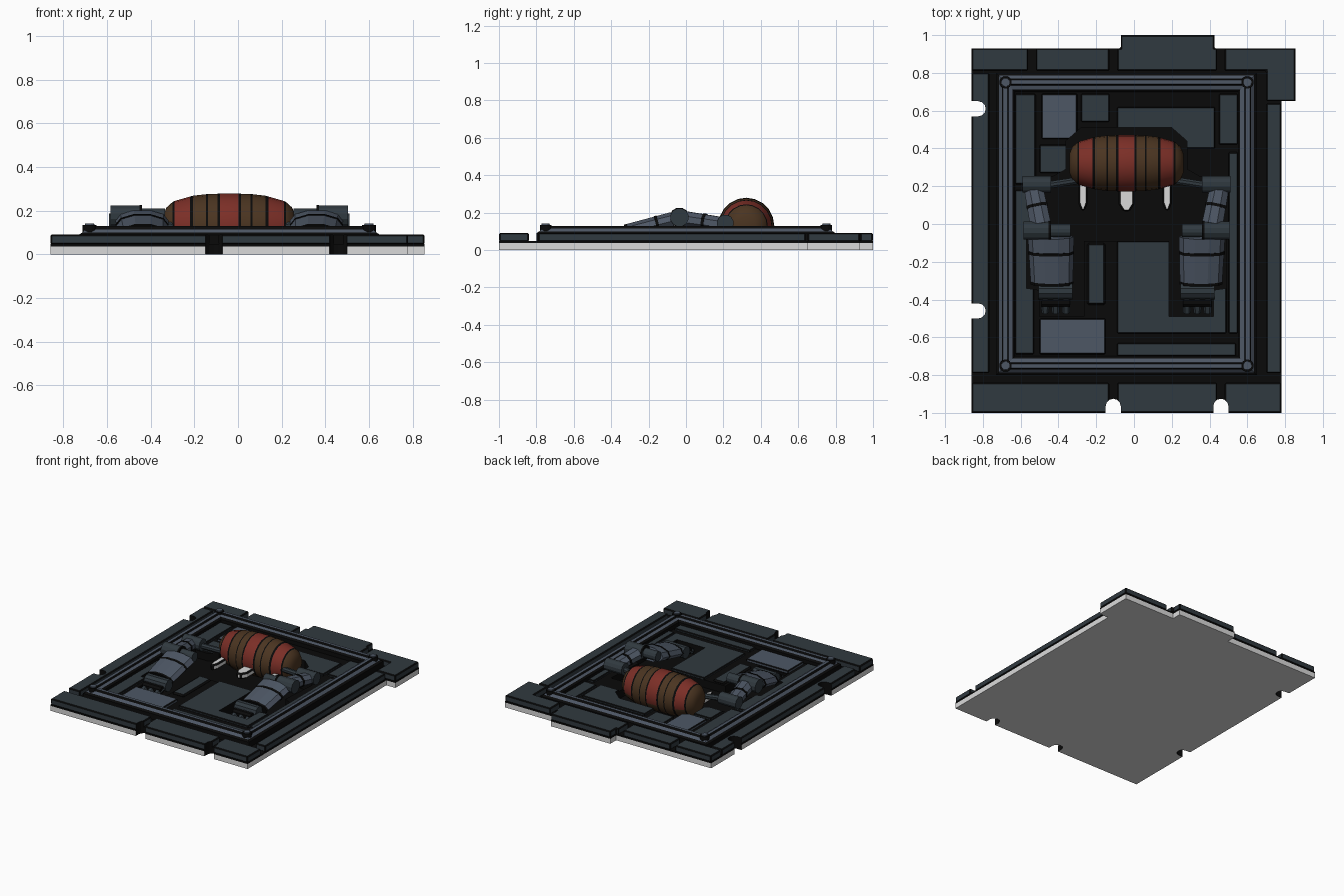
import bpy, bmesh
from math import sin, cos, pi, radians
from mathutils import Vector, Matrix

if "Cube" in bpy.data.objects:
    bpy.data.objects.remove(bpy.data.objects["Cube"])

CX = -0.04  # symmetry line of the frame, barrel and arms


def material(name, rgb):
    m = bpy.data.materials.new(name)
    m.use_nodes = True
    m.diffuse_color = (*rgb, 1)
    node = next(n for n in m.node_tree.nodes if n.type == 'BSDF_PRINCIPLED')
    node.inputs["Base Color"].default_value = (*rgb, 1)
    node.inputs["Roughness"].default_value = 0.8
    return m


white = material("pale grey", (0.7, 0.7, 0.7))
dark = material("dark slate", (0.03, 0.041, 0.05))
slate = material("blue slate", (0.075, 0.095, 0.13))
black = material("ink black", (0.003, 0.003, 0.003))
brown = material("wood brown", (0.07, 0.035, 0.015))
red = material("rust red", (0.2, 0.028, 0.02))


def finish(name, bm, mats, loc=(0, 0, 0)):
    bmesh.ops.recalc_face_normals(bm, faces=bm.faces)
    me = bpy.data.meshes.new(name)
    bm.to_mesh(me)
    bm.free()
    for m in mats:
        me.materials.append(m)
    ob = bpy.data.objects.new(name, me)
    ob.location = loc
    bpy.context.collection.objects.link(ob)
    return ob


def rect(x0, y0, x1, y1):
    return [(x0, y0), (x1, y0), (x1, y1), (x0, y1)]


def prism(name, polys, z0, z1, mat, edge=0.0, cutters=()):
    """Upright prisms, with optional inked edges and cut-outs."""
    bm = bmesh.new()
    for poly in polys:
        low = bm.faces.new([bm.verts.new((x, y, z0)) for x, y in poly])
        top = bmesh.ops.extrude_face_region(bm, geom=[low], use_keep_orig=True)
        new = [v for v in top["geom"] if isinstance(v, bmesh.types.BMVert)]
        bmesh.ops.translate(bm, verts=new, vec=(0, 0, z1 - z0))
    ob = finish(name, bm, [mat, black])
    if edge:
        b = ob.modifiers.new("ink_edge", 'BEVEL')
        b.width, b.segments, b.material = edge, 1, 1
        b.limit_method, b.angle_limit = 'ANGLE', radians(40)
    for c in cutters:
        m = ob.modifiers.new(c.name, 'BOOLEAN')
        m.object, m.operation, m.solver = c, 'DIFFERENCE', 'EXACT'
    return ob


def cutter(name, polys, z0):
    """Walls cut by it turn black, the floor keeps its colour."""
    ob = prism(name, polys, z0, 0.3, black)
    for f in ob.data.polygons:
        f.material_index = 1 if abs(f.normal.z) < 0.5 else 0
    ob.hide_render = True
    ob.display_type = 'WIRE'
    return ob


def notch(x, y, turn):
    """Round-ended slot that opens along the turned -y direction."""
    pts = [(0.04 * cos(a * pi / 6), 0.04 * sin(a * pi / 6)) for a in range(7)]
    pts += [(-0.04, -0.2), (0.04, -0.2)]
    c, s = cos(turn), sin(turn)
    return [(x + c * u - s * v, y + s * u + c * v) for u, v in pts]


notches = cutter("notch_cutter", [notch(-0.11, -0.965, 0), notch(0.46, -0.965, 0),
                                  notch(-0.825, 0.61, -pi / 2), notch(-0.825, -0.46, -pi / 2)], -0.1)
half = [(0.24, 0.51), (0.32, 0.44), (0.32, 0.29), (0.39, 0.25), (0.49, 0.25), (0.47, -0.05),
        (0.53, -0.08), (0.53, -0.34), (0.46, -0.35), (0.46, -0.49), (0.225, -0.49), (0.225, -0.09)]
cavity = cutter("cavity_cutter", [[(CX + u, v) for u, v in half] +
                                  [(CX - u, v) for u, v in reversed(half)]], 0.012)

# Base slab and dark seam layer
outline = [(-0.86, -1), (0.78, -1), (0.78, 0.65), (0.855, 0.65), (0.855, 0.93),
           (0.425, 0.93), (0.425, 1), (-0.07, 1), (-0.07, 0.93), (-0.86, 0.93)]
prism("base_slab", [outline], 0, 0.037, white, cutters=(notches, cavity))
prism("seam_layer", [outline], 0.037, 0.048, black, cutters=(notches, cavity))

# Border tiles, the gaps between them form grooves
prism("front_border", [rect(-0.86, -1, -0.13, -0.84), rect(-0.09, -1, 0.44, -0.84),
                       rect(0.48, -1, 0.78, -0.84)], 0.045, 0.092, dark, 0.007, [notches])
tab = [(-0.09, 0.81), (0.44, 0.81), (0.44, 0.93), (0.425, 0.93), (0.425, 1), (-0.07, 1),
       (-0.07, 0.93), (-0.09, 0.93)]
corner = [(0.48, 0.81), (0.70, 0.81), (0.70, 0.65), (0.855, 0.65), (0.855, 0.93), (0.48, 0.93)]
prism("back_border", [rect(-0.86, 0.81, -0.56, 0.93), rect(-0.52, 0.81, -0.13, 0.93), tab, corner],
      0.045, 0.092, dark, 0.007)
prism("side_border", [rect(-0.86, -0.79, -0.765, 0.80), rect(0.70, -0.79, 0.78, 0.64)],
      0.045, 0.092, dark, 0.007, [notches])

# Inner deck and its panels
prism("deck", [rect(-0.66, -0.73, 0.58, 0.73)], 0.045, 0.07, black, cutters=[cavity])
prism("dark_panels", [rect(-0.09, -0.58, 0.49, -0.09), rect(-0.09, -0.70, 0.54, -0.63),
                      rect(-0.63, -0.69, -0.53, 0.18), rect(-0.63, 0.21, -0.52, 0.69),
                      rect(-0.28, 0.54, -0.13, 0.69), rect(-0.09, 0.40, 0.43, 0.62),
                      rect(0.45, 0.42, 0.55, 0.69), rect(0.50, -0.58, 0.55, 0.38),
                      rect(-0.50, 0.27, -0.31, 0.42)], 0.065, 0.085, dark, 0.006, [cavity])
prism("small_panel", [rect(-0.25, -0.43, -0.15, -0.10)], 0.065, 0.087, dark, 0.012)
prism("light_panels", [rect(-0.50, -0.69, -0.15, -0.50), rect(-0.49, 0.45, -0.30, 0.69)],
      0.065, 0.09, slate, 0.006, [cavity])

# Raised frame: stepped profile of (inset, height, colour slot of the next step)
steps = [(0, 0.045, 1), (0, 0.09, 1), (0.015, 0.1, 0), (0.03, 0.115, 1), (0.037, 0.13, 0),
         (0.06, 0.13, 1), (0.066, 0.118, 0), (0.088, 0.112, 1), (0.1, 0.1, 1), (0.1, 0.045, 1)]
bm = bmesh.new()
rings = []
for d, z, slot in steps:
    rings.append([bm.verts.new((x, y, z)) for x, y in rect(d - 0.69, d - 0.8, 0.69 - d, 0.8 - d)])
for (d, z, slot), a, b in zip(steps, rings, rings[1:] + rings[:1]):
    for i in range(4):
        j = (i + 1) % 4
        bm.faces.new((a[i], a[j], b[j], b[i])).material_index = slot
finish("raised_frame", bm, [slate, black], (CX, 0, 0))


def rod(name, p0, p1, r0, r1, mat, sides=12, flat=1.0):
    """Tapered rod between two points, squashed in height by flat."""
    p0, p1 = Vector(p0), Vector(p1)
    axis = p1 - p0
    turn = axis.to_track_quat('Z', 'Y').to_matrix().to_4x4()
    bm = bmesh.new()
    bmesh.ops.create_cone(bm, cap_ends=True, segments=sides, radius1=r0, radius2=r1, depth=axis.length)
    bmesh.ops.rotate(bm, verts=bm.verts, matrix=Matrix.Rotation(pi / sides, 3, 'Z'))
    bmesh.ops.scale(bm, verts=bm.verts, vec=(1, flat, 1))
    bmesh.ops.transform(bm, verts=bm.verts, matrix=turn)
    return finish(name, bm, [mat], (p0 + p1) / 2)


# Corner bolts
for sx in (-1, 1):
    for sy in (-1, 1):
        x, y = CX + sx * 0.64, sy * 0.75
        rod("bolt_rim", (x, y, 0.1), (x, y, 0.134), 0.033, 0.033, black)
        rod("bolt_head", (x, y, 0.1), (x, y, 0.141), 0.026, 0.022, slate)

# Barrel: half profile of (distance from middle, radius, colour slot of the next band)
band = [(0.042, 0.15, 2), (0.054, 0.148, 0), (0.098, 0.147, 2), (0.106, 0.146, 0), (0.166, 0.139, 2),
        (0.18, 0.135, 1), (0.25, 0.115, 2), (0.26, 0.11, 0), (0.288, 0.085, 0), (0.302, 0.05, 0)]
profile = [(-u, r, band[max(i - 1, 0)][2]) for i, (u, r, s) in reversed(list(enumerate(band)))]
profile[-1] = (*profile[-1][:2], 1)
profile += band
SIDES = 20
bm = bmesh.new()
rings = [[bm.verts.new((u, r * cos(2 * pi * k / SIDES), r * sin(2 * pi * k / SIDES)))
          for k in range(SIDES)] for u, r, s in profile]
for (u, r, s), a, b in zip(profile, rings, rings[1:]):
    for k in range(SIDES):
        n = (k + 1) % SIDES
        f = bm.faces.new((a[k], a[n], b[n], b[k]))
        low = f.calc_center_median().z < -0.04
        f.material_index = 0 if low and s == 1 else s
for ring in (rings[0], rings[-1]):
    bm.faces.new(ring)
for v in bm.verts:
    v.co.z = max(v.co.z, -0.115)
barrel = finish("barrel", bm, [brown, red, black], (CX, 0.322, 0.13))
bpy.ops.object.select_all(action='DESELECT')
barrel.select_set(True)
bpy.context.view_layer.objects.active = barrel
bpy.ops.object.shade_smooth_by_angle(angle=radians(30))

# Pale prongs in front of the barrel
for u, w, y in ((-0.23, 0.025, 0.07), (0, 0.042, 0.065), (0.215, 0.025, 0.07)):
    x = CX + u
    prism("prong", [[(x - w, 0.22), (x - w, y + 0.04), (x - w * 0.4, y), (x + w * 0.4, y),
                     (x + w, y + 0.04), (x + w, 0.22)]], 0.05, 0.095, white, 0.01)

# Arms, one on each side
for side, s in (("right", -1), ("left", 1)):
    def part(name, a, b, r0, r1, mat, sides=12, flat=1.0):
        rod(f"{side}_{name}", (CX + s * a[0], *a[1:]), (CX + s * b[0], *b[1:]), r0, r1, mat, sides, flat)

    part("shoulder_link", (0.26, 0.23, 0.13), (0.42, 0.205, 0.14), 0.02, 0.02, dark, 8)
    part("shoulder", (0.40, 0.21, 0.145), (0.55, 0.21, 0.145), 0.045, 0.045, dark)
    part("upper_arm", (0.49, 0.18, 0.14), (0.455, 0.0, 0.165), 0.055, 0.06, slate, 8, 0.75)
    part("upper_arm_band", (0.475, 0.105, 0.151), (0.472, 0.09, 0.153), 0.061, 0.061, black, 8, 0.76)
    part("elbow", (0.40, -0.035, 0.175), (0.545, -0.035, 0.175), 0.05, 0.05, dark)
    part("elbow_pin", (0.295, -0.035, 0.175), (0.42, -0.035, 0.175), 0.036, 0.036, dark)
    part("elbow_ring", (0.40, -0.035, 0.175), (0.412, -0.035, 0.175), 0.053, 0.053, black)
    part("forearm", (0.40, -0.07, 0.155), (0.395, -0.31, 0.095), 0.122, 0.112, slate, 10, 0.42)
    part("forearm_band", (0.40, -0.145, 0.137), (0.4, -0.16, 0.133), 0.122, 0.121, black, 10, 0.43)
    part("forearm_cuff", (0.395, -0.305, 0.096), (0.395, -0.32, 0.092), 0.114, 0.113, black, 10, 0.42)
    part("wrist", (0.285, -0.355, 0.085), (0.465, -0.355, 0.085), 0.045, 0.045, dark, 10)
    for k in range(3):
        u = 0.32 + k * 0.055
        part("finger", (u, -0.37, 0.08), (u, -0.47, 0.045), 0.026, 0.02, dark, 6)
    part("knuckle_bar", (0.30, -0.415, 0.07), (0.45, -0.415, 0.07), 0.027, 0.027, black, 8)
